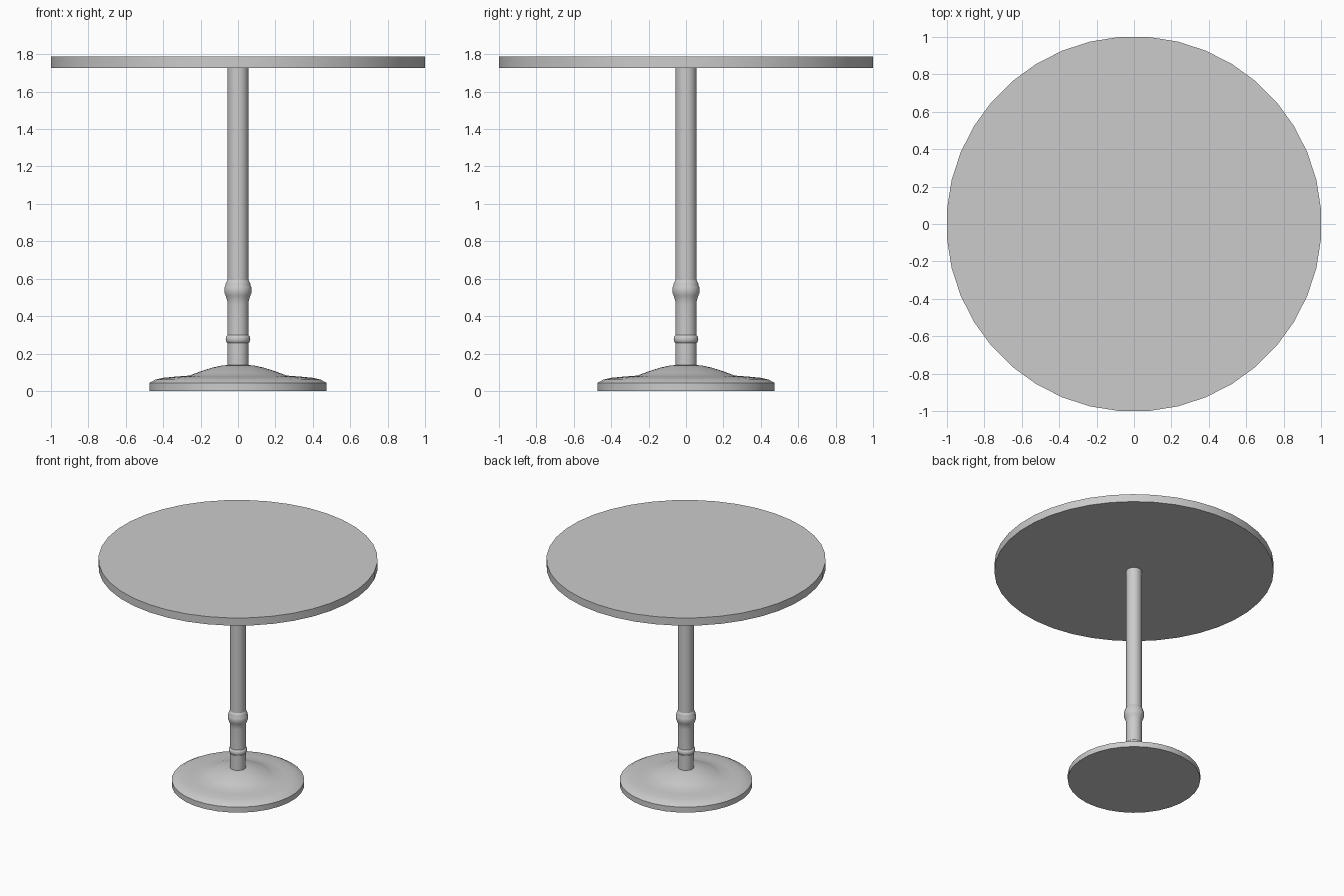
import bpy, bmesh, math

if "Cube" in bpy.data.objects:
    bpy.data.objects.remove(bpy.data.objects["Cube"])


def lathe(name, profile, sides, smooth_angle=30):
    """Revolve (radius, z) points about z, capping both ends."""
    bm = bmesh.new()
    rings = []
    for r, z in profile:
        ring = []
        for i in range(sides):
            a = 2 * math.pi * (i + 0.5) / sides
            ring.append(bm.verts.new((r * math.cos(a), r * math.sin(a), z)))
        rings.append(ring)
    for low, high in zip(rings, rings[1:]):
        for i in range(sides):
            j = (i + 1) % sides
            bm.faces.new((low[i], low[j], high[j], high[i]))
    bm.faces.new(rings[0][::-1])
    bm.faces.new(rings[-1])
    mesh = bpy.data.meshes.new(name)
    bm.to_mesh(mesh)
    bm.free()
    obj = bpy.data.objects.new(name, mesh)
    bpy.context.collection.objects.link(obj)
    bpy.ops.object.select_all(action='DESELECT')
    obj.select_set(True)
    bpy.context.view_layer.objects.active = obj
    bpy.ops.object.shade_smooth_by_angle(angle=math.radians(smooth_angle))
    return obj


# round table top, slightly faceted rim
lathe("table_top", [(1.003, 1.727), (1.003, 1.788)], 40)

# weighted foot: upright rim, bevel, shallow plate and central dome
lathe("base", [
    (0.476, 0.0), (0.476, 0.043), (0.445, 0.060), (0.405, 0.070),
    (0.33, 0.077), (0.262, 0.082), (0.225, 0.096), (0.185, 0.110),
    (0.135, 0.125), (0.09, 0.135), (0.04, 0.140)], 32)

# pedestal column with two turned collars
lathe("column", [
    (0.056, 0.12), (0.056, 0.255),
    # lower collar
    (0.061, 0.260), (0.065, 0.268), (0.066, 0.277), (0.065, 0.287),
    (0.061, 0.294), (0.056, 0.299),
    (0.056, 0.46), (0.058, 0.485), (0.064, 0.503),
    # upper collar
    (0.068, 0.513), (0.072, 0.524), (0.073, 0.540), (0.072, 0.554),
    (0.067, 0.563), (0.067, 0.571), (0.062, 0.583), (0.056, 0.592),
    (0.056, 1.73)], 32)
